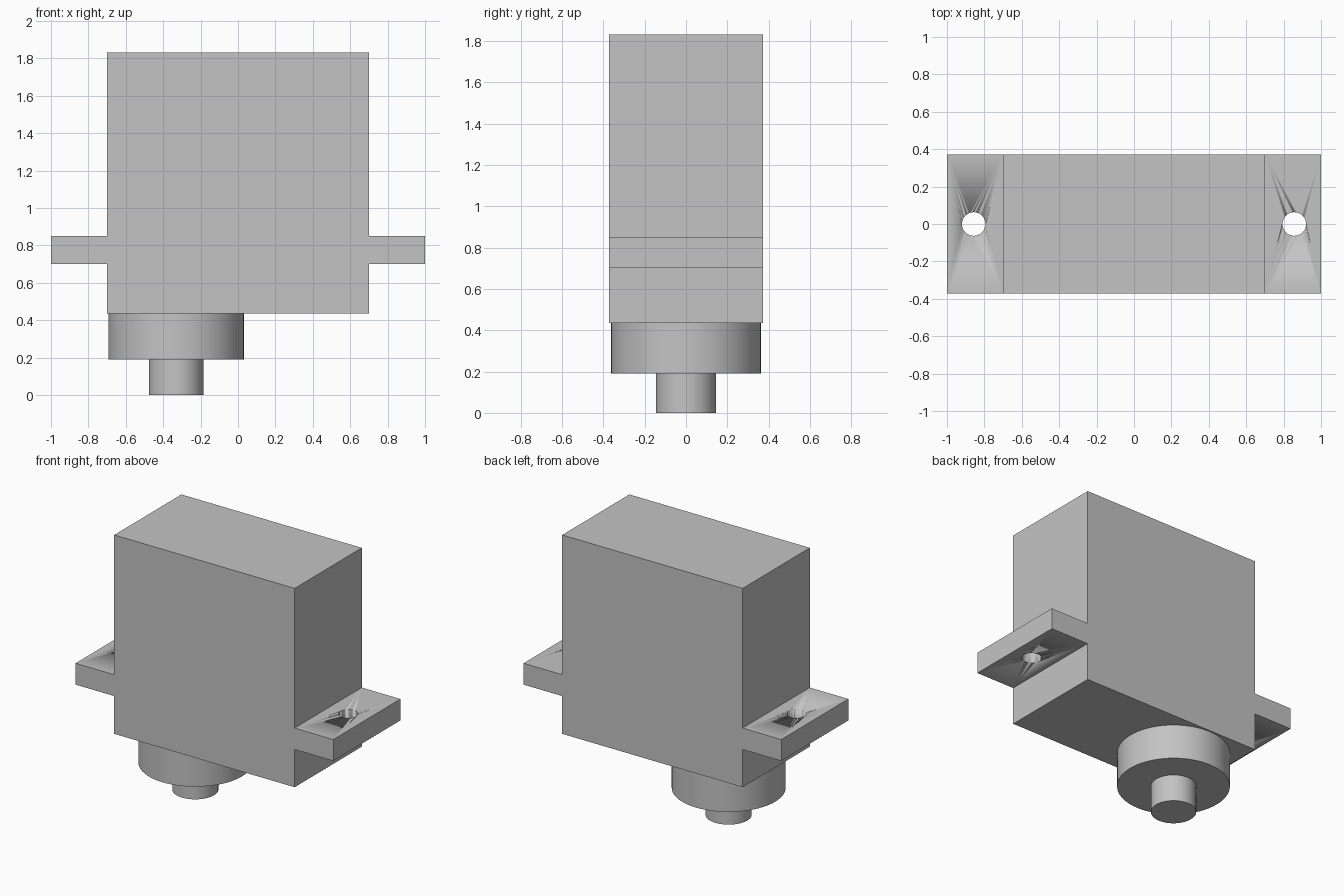
import bpy
import bmesh

cube = bpy.data.objects.get("Cube")
if cube:
    bpy.data.objects.remove(cube, do_unlink=True)

GREY = (0.55, 0.55, 0.55, 1)
grey = bpy.data.materials.new("plain grey")
grey.use_nodes = True
grey.diffuse_color = GREY
grey.node_tree.nodes["Principled BSDF"].inputs["Base Color"].default_value = GREY

HALF_DEPTH = 0.372
SHAFT_X = -0.331


def cylinder(name, x, radius, bottom, top):
    bpy.ops.mesh.primitive_cylinder_add(
        vertices=64, radius=radius, depth=top - bottom,
        location=(x, 0, (bottom + top) / 2))
    obj = bpy.context.object
    obj.name = name
    obj.data.materials.append(grey)
    bpy.ops.object.shade_smooth_by_angle()
    return obj


# Housing with mounting ears: half outline mirrored, then extruded in depth
half = [(0.70, 0.435), (0.70, 0.70), (1.0, 0.70),
        (1.0, 0.85), (0.70, 0.85), (0.70, 1.83)]
outline = half + [(-x, z) for x, z in reversed(half)]
bm = bmesh.new()
face = bm.faces.new([bm.verts.new((x, -HALF_DEPTH, z)) for x, z in outline])
extruded = bmesh.ops.extrude_face_region(bm, geom=[face])["geom"]
bmesh.ops.translate(bm, vec=(0, 2 * HALF_DEPTH, 0),
                    verts=[g for g in extruded if isinstance(g, bmesh.types.BMVert)])
bmesh.ops.recalc_face_normals(bm, faces=bm.faces)
mesh = bpy.data.meshes.new("housing")
bm.to_mesh(mesh)
bm.free()
mesh.materials.append(grey)
housing = bpy.data.objects.new("housing", mesh)
bpy.context.collection.objects.link(housing)

# Screw holes through the ears
for side, x in (("left", 0.857), ("right", -0.857)):
    cutter = cylinder(side + "_hole_cutter", x, 0.063, 0.6, 0.95)
    cutter.hide_render = True
    cutter.hide_viewport = True
    cutter.display_type = 'WIRE'
    cut = housing.modifiers.new(side + "_hole", 'BOOLEAN')
    cut.operation = 'DIFFERENCE'
    cut.solver = 'EXACT'
    cut.object = cutter

# Output collar and shaft beneath the housing
cylinder("collar", SHAFT_X, 0.362, 0.19, 0.435)
cylinder("output_shaft", SHAFT_X, 0.146, 0, 0.19)

# Smooth hole walls, keeping the box edges sharp
bpy.ops.object.select_all(action='DESELECT')
housing.select_set(True)
bpy.context.view_layer.objects.active = housing
bpy.ops.object.shade_smooth_by_angle()
